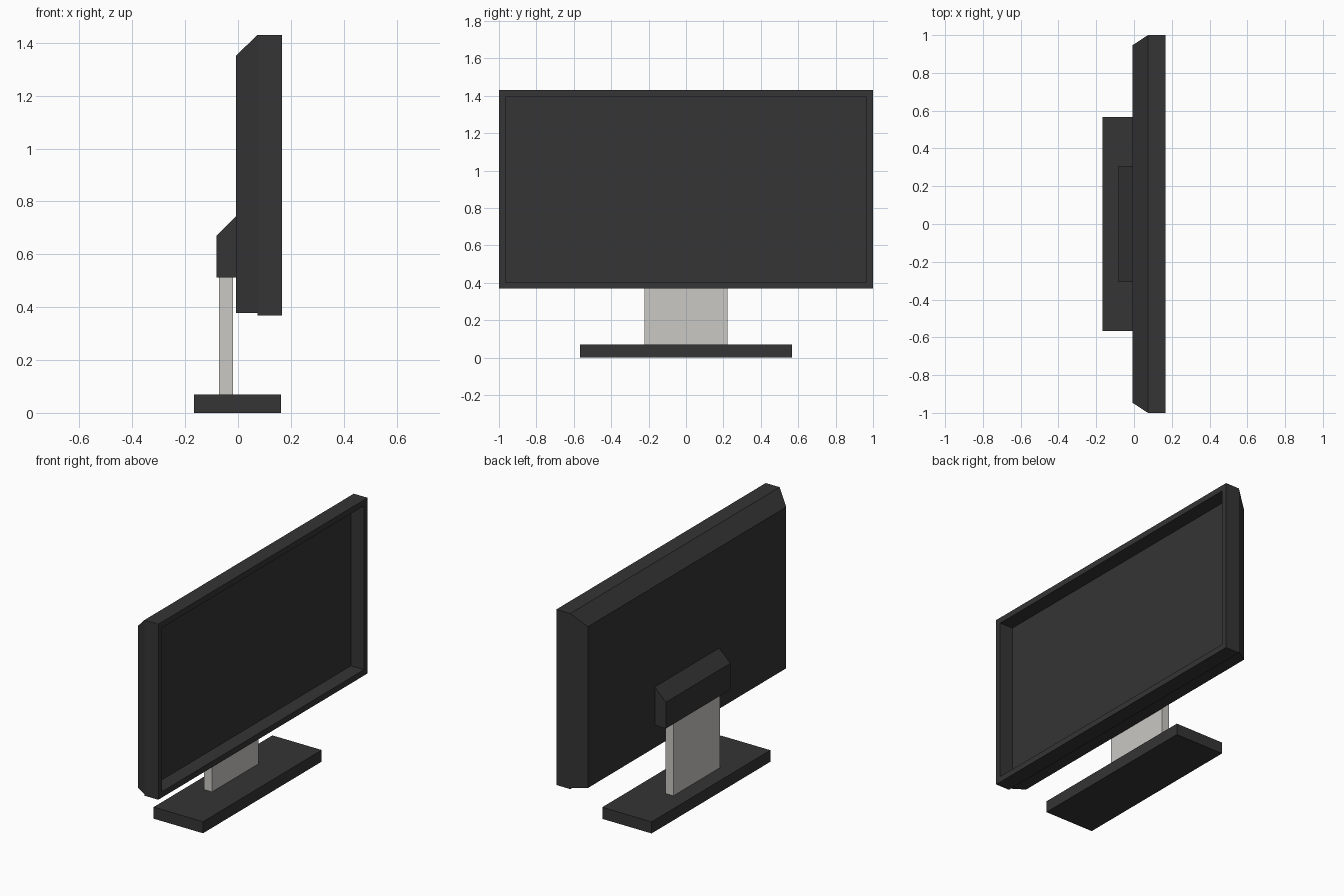
import bpy, bmesh

if "Cube" in bpy.data.objects:
    bpy.data.objects.remove(bpy.data.objects["Cube"])

def material(name, rgb):
    m = bpy.data.materials.new(name)
    m.diffuse_color = (*rgb, 1)
    m.use_nodes = True
    m.node_tree.nodes["Principled BSDF"].inputs["Base Color"].default_value = m.diffuse_color
    return m

dark = material("charcoal plastic", (0.035, 0.035, 0.035))
light = material("light grey metal", (0.59, 0.58, 0.55))

def loft(name, x0, back, x1, front, mat):
    """Solid between two y-z rectangles (half width, bottom, top) at x0 and x1."""
    bm = bmesh.new()
    rings = []
    for x, (w, lo, hi) in ((x0, back), (x1, front)):
        rings.append([bm.verts.new((x, y, z)) for y, z in
                      ((-w, lo), (w, lo), (w, hi), (-w, hi))])
    for r in rings:
        bm.faces.new(r)
    a, b = rings
    for i in range(4):
        j = (i + 1) % 4
        bm.faces.new((a[i], a[j], b[j], b[i]))
    bmesh.ops.recalc_face_normals(bm, faces=bm.faces)
    return finish(name, bm, mat)

def finish(name, bm, mat):
    me = bpy.data.meshes.new(name)
    bm.to_mesh(me)
    bm.free()
    me.materials.append(mat)
    ob = bpy.data.objects.new(name, me)
    bpy.context.collection.objects.link(ob)
    return ob

# Base slab, neck and the sloped mount behind the display
loft("base", -0.167, (0.567, 0, 0.07), 0.163, (0.567, 0, 0.07), dark)
loft("neck", -0.071, (0.222, 0.07, 0.515), -0.018, (0.222, 0.07, 0.515), light)
loft("rear_mount", -0.081, (0.308, 0.512, 0.671), -0.006, (0.308, 0.512, 0.745), dark)

# Display housing: tapered at the top and sides, flat underneath; its front is the screen
loft("rear_housing", -0.007, (0.947, 0.377, 1.352), 0.074, (1.0, 0.377, 1.43), dark)

# Bezel: a slab whose front face is inset, then pushed back to leave the recessed screen
slab = loft("bezel_and_screen", 0.074, (1.0, 0.369, 1.43), 0.167, (1.0, 0.369, 1.43), dark)
bm = bmesh.new()
bm.from_mesh(slab.data)
front = next(f for f in bm.faces if f.normal.x > 0.9)
bmesh.ops.inset_region(bm, faces=[front], thickness=0.05)
wall = bmesh.ops.extrude_discrete_faces(bm, faces=[front])["faces"]
bmesh.ops.translate(bm, verts=wall[0].verts, vec=(-0.088, 0, 0))
bm.to_mesh(slab.data)
bm.free()
